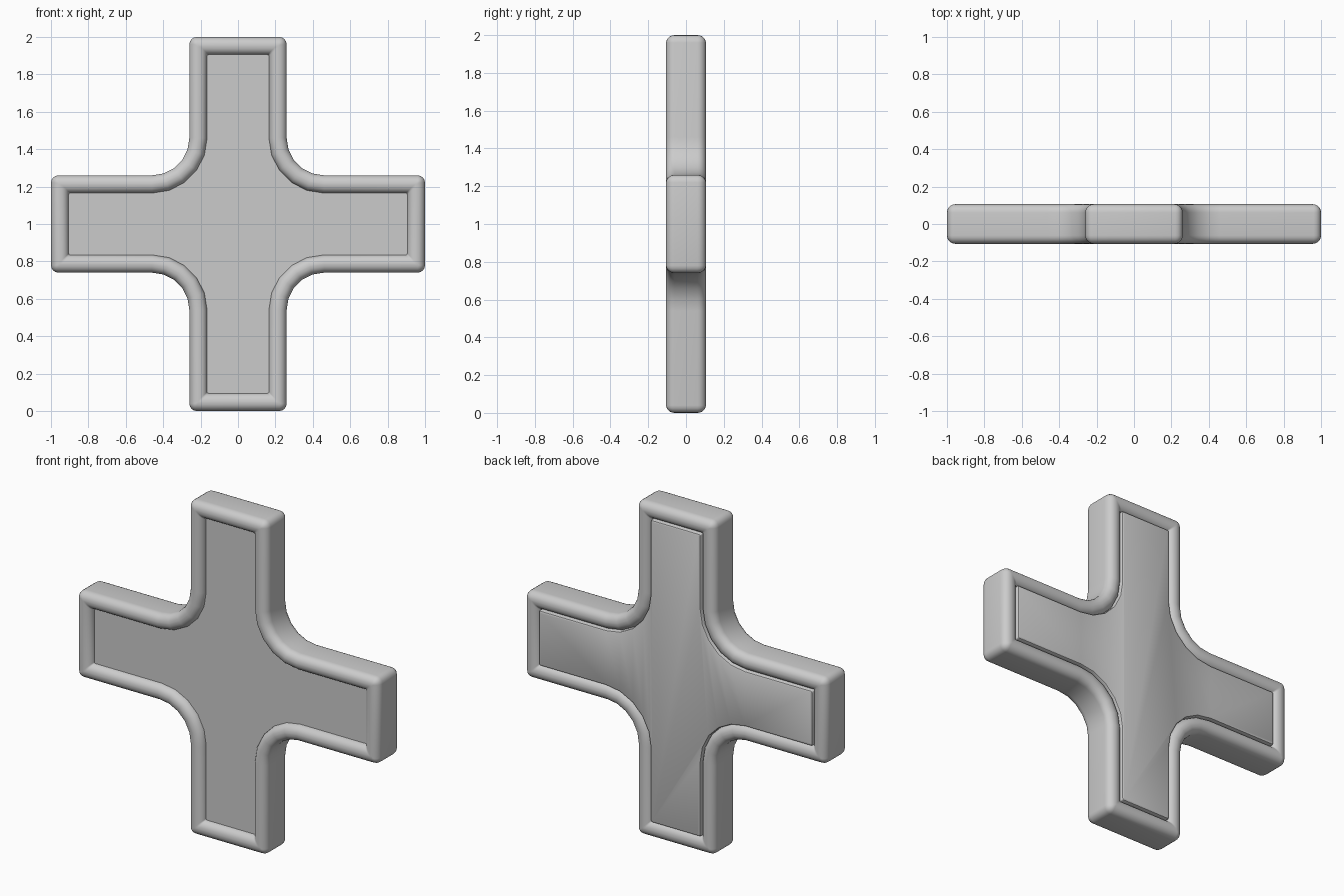
import bpy, bmesh, math

if "Cube" in bpy.data.objects:
    bpy.data.objects.remove(bpy.data.objects["Cube"])

HALF_W, HALF_L, FILLET, CORNER = 0.26, 1.0, 0.20, 0.04
HALF_T, RIM_W, RIM_R = 0.106, 0.095, 0.045


def outline(d):
    """Plus-shaped outline moved inwards by d, with curved inner corners."""
    w, l, r = HALF_W - d, HALF_L - d, max(CORNER - d, 0.008)
    pts = []

    def arc(cx, cz, rad, a0, a1, n):
        for i in range(n + 1):
            a = math.radians(a0 + (a1 - a0) * i / n)
            pts.append((cx + rad * math.cos(a), cz + rad * math.sin(a)))

    arc(l - r, -w + r, r, -90, 0, 4)
    arc(l - r, w - r, r, 0, 90, 4)
    c = HALF_W + FILLET
    arc(c, c, FILLET + d, -90, -180, 5)
    full = []
    for k in range(4):
        co, si = round(math.cos(k * math.pi / 2)), round(math.sin(k * math.pi / 2))
        full += [(x * co - z * si, x * si + z * co) for x, z in pts]
    return full


def loft(name, profile, closed, angle):
    """Sweep a (inset, y) profile round the outline."""
    bm = bmesh.new()
    rings = [[bm.verts.new((x, y, z + 1)) for x, z in outline(d)] for d, y in profile]
    n = len(rings[0])
    pairs = list(zip(rings, rings[1:]))
    if closed:
        pairs.append((rings[-1], rings[0]))
    else:
        bm.faces.new(rings[0])
        bm.faces.new(rings[-1])
    for a, b in pairs:
        for i in range(n):
            j = (i + 1) % n
            bm.faces.new((a[i], a[j], b[j], b[i]))
    bmesh.ops.recalc_face_normals(bm, faces=bm.faces)
    me = bpy.data.meshes.new(name)
    bm.to_mesh(me)
    bm.free()
    ob = bpy.data.objects.new(name, me)
    bpy.context.collection.objects.link(ob)
    bpy.ops.object.select_all(action='DESELECT')
    ob.select_set(True)
    bpy.context.view_layer.objects.active = ob
    bpy.ops.object.shade_smooth_by_angle(angle=math.radians(angle))
    return ob


# Rounded rim: rounded-rectangle cross-section
rim = []
for cd, cy, start in ((RIM_W - RIM_R, HALF_T - RIM_R, 0), (RIM_R, HALF_T - RIM_R, 90),
                      (RIM_R, RIM_R - HALF_T, 180), (RIM_W - RIM_R, RIM_R - HALF_T, 270)):
    for i in range(7):
        a = math.radians(start + 15 * i)
        rim.append((cd + RIM_R * math.cos(a), cy + RIM_R * math.sin(a)))
loft("rim", rim, True, 35)

# Inner panel: recessed at the front, raised nearly flush at the back
loft("panel", [(RIM_W, -0.065), (RIM_W, 0.092), (RIM_W + 0.003, 0.098),
               (RIM_W + 0.009, 0.101)], False, 35)
